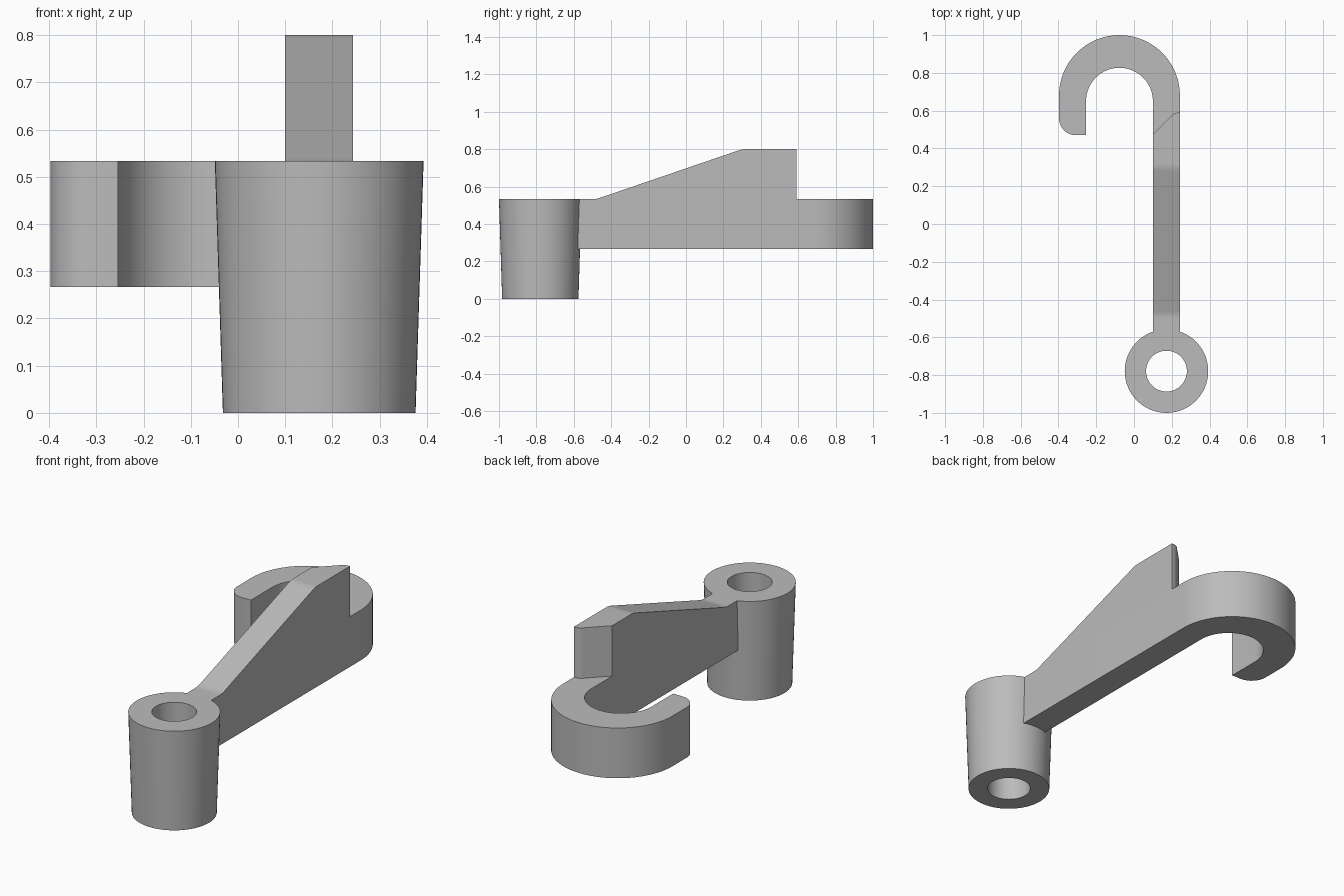
import bpy
import bmesh
from math import cos, sin, pi, radians

cube = bpy.data.objects.get("Cube")
if cube:
    bpy.data.objects.remove(cube, do_unlink=True)

# One plain grey for the whole part
grey = bpy.data.materials.new("plain_grey")
grey.use_nodes = True
colour = (0.5, 0.5, 0.5, 1)
grey.diffuse_color = colour
grey.node_tree.nodes["Principled BSDF"].inputs["Base Color"].default_value = colour

SLAB_LOW, SLAB_TOP, RIB_TOP = 0.267, 0.533, 0.8
BAR_LEFT, BAR_RIGHT = 0.1, 0.243


def loft(name, rings, closed=False):
    """Skin matching rings; cap the ends, or join last ring to first."""
    bm = bmesh.new()
    loops = [[bm.verts.new(p) for p in ring] for ring in rings]
    pairs = list(zip(loops, loops[1:]))
    if closed:
        pairs.append((loops[-1], loops[0]))
    else:
        bm.faces.new(loops[0])
        bm.faces.new(loops[-1])
    for a, b in pairs:
        for i in range(len(a)):
            j = (i + 1) % len(a)
            bm.faces.new((a[i], a[j], b[j], b[i]))
    bmesh.ops.recalc_face_normals(bm, faces=bm.faces)
    mesh = bpy.data.meshes.new(name)
    bm.to_mesh(mesh)
    bm.free()
    mesh.materials.append(grey)
    obj = bpy.data.objects.new(name, mesh)
    bpy.context.collection.objects.link(obj)
    bpy.ops.object.select_all(action="DESELECT")
    obj.select_set(True)
    bpy.context.view_layer.objects.active = obj
    bpy.ops.object.shade_smooth_by_angle(angle=radians(30))
    return obj


def arc(cx, cy, r, start, end, steps):
    angles = [radians(start + (end - start) * i / steps) for i in range(steps + 1)]
    return [(cx + r * cos(a), cy + r * sin(a)) for a in angles]


def fillet(before, corner, after, steps=4):
    """Soft bend between two points around a corner."""
    pts = []
    for i in range(steps + 1):
        t = i / steps
        pts.append(tuple((1 - t) ** 2 * a + 2 * t * (1 - t) * c + t * t * b
                         for a, c, b in zip(before, corner, after)))
    return pts


# Tapered barrel with a straight through hole
section = [(0.204, 0), (0.221, SLAB_TOP), (0.108, SLAB_TOP), (0.108, 0)]
loft("barrel", [[(0.172 + x, -0.779 + y, z) for x, y in arc(0, 0, r, 0, 360, 64)[:-1]]
                for r, z in section], closed=True)

# Straight arm running into the curved hook with a rounded tip
hook_x = -0.077
outline = [(BAR_LEFT, -0.6), (BAR_RIGHT, -0.6)]
outline += arc(hook_x, 0.68, BAR_RIGHT - hook_x, 0, 180, 48)
outline += arc(-0.307, 0.56, 0.09, 180, 270, 12)
outline += [(-0.254, 0.47)]
outline += arc(hook_x, 0.65, BAR_LEFT - hook_x, 180, 0, 40)
loft("arm_and_hook", [[(x, y, z) for x, y in outline] for z in (SLAB_LOW, SLAB_TOP)])

# Sloping rib on the arm, cut off diagonally at the back
slope = (RIB_TOP - SLAB_TOP) / 0.78
d = 0.02
ridge = fillet((-0.48 - d, SLAB_TOP), (-0.48, SLAB_TOP), (-0.48 + d, SLAB_TOP + d * slope))
ridge += fillet((0.3 - d, RIB_TOP - d * slope), (0.3, RIB_TOP), (0.3 + d, RIB_TOP))
back_edge = [(BAR_LEFT, 0.475)] + fillet((0.202, 0.577), (0.215, 0.59), (BAR_RIGHT, 0.59))
loft("rib", [[(x, y, z) for y, z in ridge + [(back, RIB_TOP), (back, SLAB_TOP)]]
             for x, back in back_edge])
